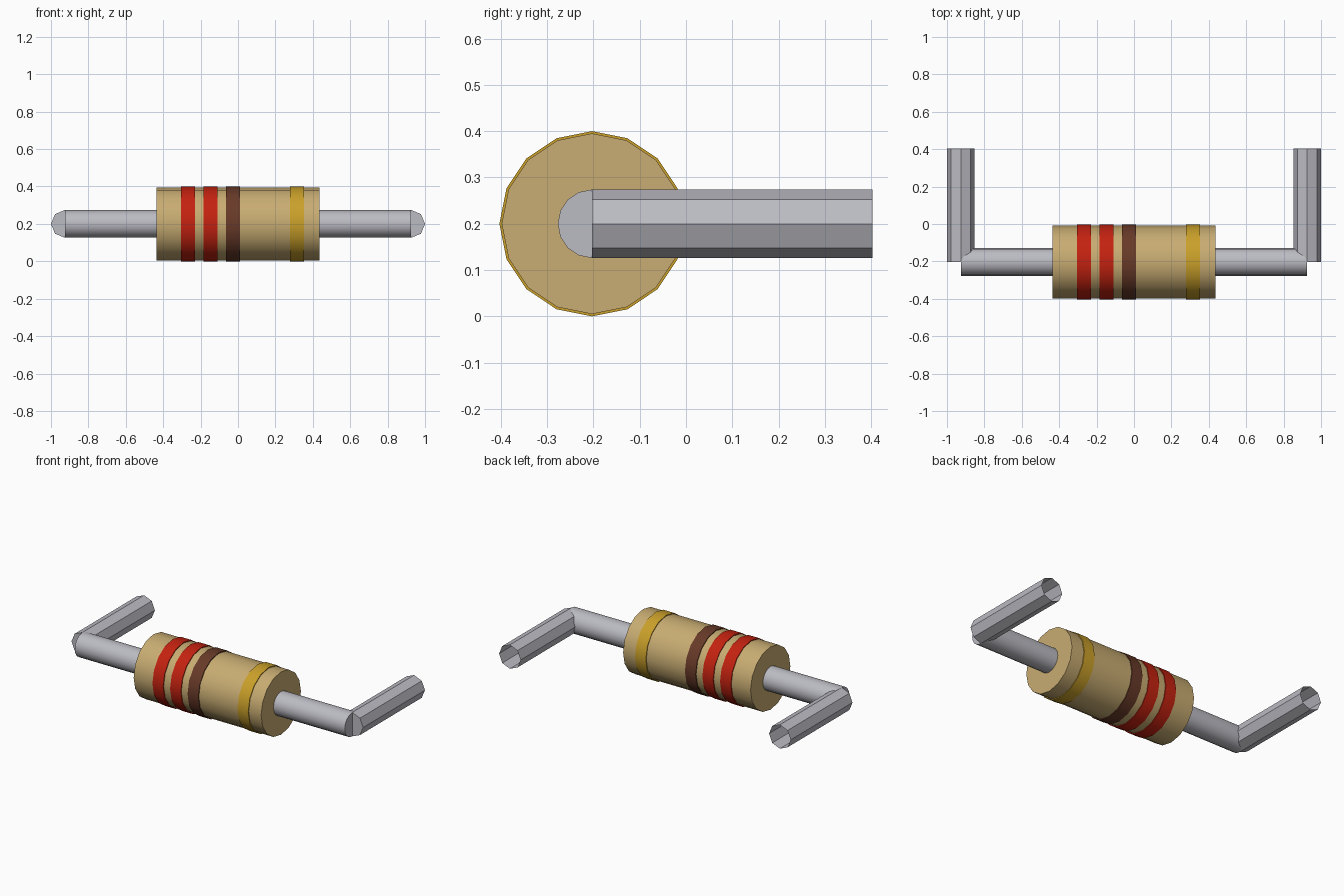
import bpy, bmesh, math
from mathutils import Matrix, Vector

cube = bpy.data.objects.get("Cube")
if cube:
    bpy.data.objects.remove(cube, do_unlink=True)


def material(name, *srgb):
    """Flat material from 0-255 sRGB values."""
    linear = [((c / 255 + 0.055) / 1.055) ** 2.4 for c in srgb]
    mat = bpy.data.materials.new(name)
    mat.use_nodes = True
    mat.diffuse_color = (*linear, 1)
    bsdf = mat.node_tree.nodes["Principled BSDF"]
    bsdf.inputs["Base Color"].default_value = (*linear, 1)
    bsdf.inputs["Roughness"].default_value = 0.6
    return mat


tan = material("tan ceramic", 200, 172, 114)
red = material("red paint", 196, 34, 16)
brown = material("brown paint", 104, 58, 40)
gold = material("gold paint", 202, 160, 42)
metal = material("grey metal", 187, 187, 195)

AXIS_Y, AXIS_Z = -0.203, 0.2      # centre line of the body
BEND_X, WIRE_R = 0.926, 0.074     # bend position and wire radius
LEG_END = 0.403


def rod(name, axis, start, end, radius, sides, mat, x=0.0, open_end=False):
    """Cylinder along X (on the centre line) or along Y (at the given x)."""
    mid = (start + end) / 2
    if axis == "X":
        turn, centre = Matrix.Rotation(math.pi / 2, 4, "Y"), Vector((mid, AXIS_Y, AXIS_Z))
    else:
        turn, centre = Matrix.Rotation(math.pi / 2, 4, "X"), Vector((x, mid, AXIS_Z))
    bm = bmesh.new()
    bmesh.ops.create_cone(bm, cap_ends=True, segments=sides, radius1=radius,
                          radius2=radius, depth=abs(end - start),
                          matrix=Matrix.Translation(centre) @ turn)
    if open_end:
        tip = [f for f in bm.faces if f.calc_center_median().y > end - 0.01]
        bmesh.ops.delete(bm, geom=tip, context="FACES_ONLY")
    mesh = bpy.data.meshes.new(name)
    bm.to_mesh(mesh)
    bm.free()
    mesh.materials.append(mat)
    mesh.shade_smooth()
    mesh.set_sharp_from_angle(angle=math.radians(30))
    obj = bpy.data.objects.new(name, mesh)
    bpy.context.collection.objects.link(obj)
    return obj


# Body
rod("body", "X", -0.437, 0.437, 0.195, 16, tan)

# Colour bands
bands = [("first_band", -0.268, red), ("second_band", -0.147, red),
         ("third_band", -0.027, brown), ("tolerance_band", 0.315, gold)]
for name, x, mat in bands:
    rod(name, "X", x - 0.037, x + 0.037, 0.2, 16, mat)

# Straight wires and bent legs with hollow tips
for side, sign in (("left", 1), ("right", -1)):
    inner, outer = sorted((sign * 0.42, sign * BEND_X))
    rod(side + "_wire", "X", inner, outer, WIRE_R, 16, metal)
    rod(side + "_leg", "Y", AXIS_Y, LEG_END, WIRE_R, 8, metal,
        x=sign * BEND_X, open_end=True)
